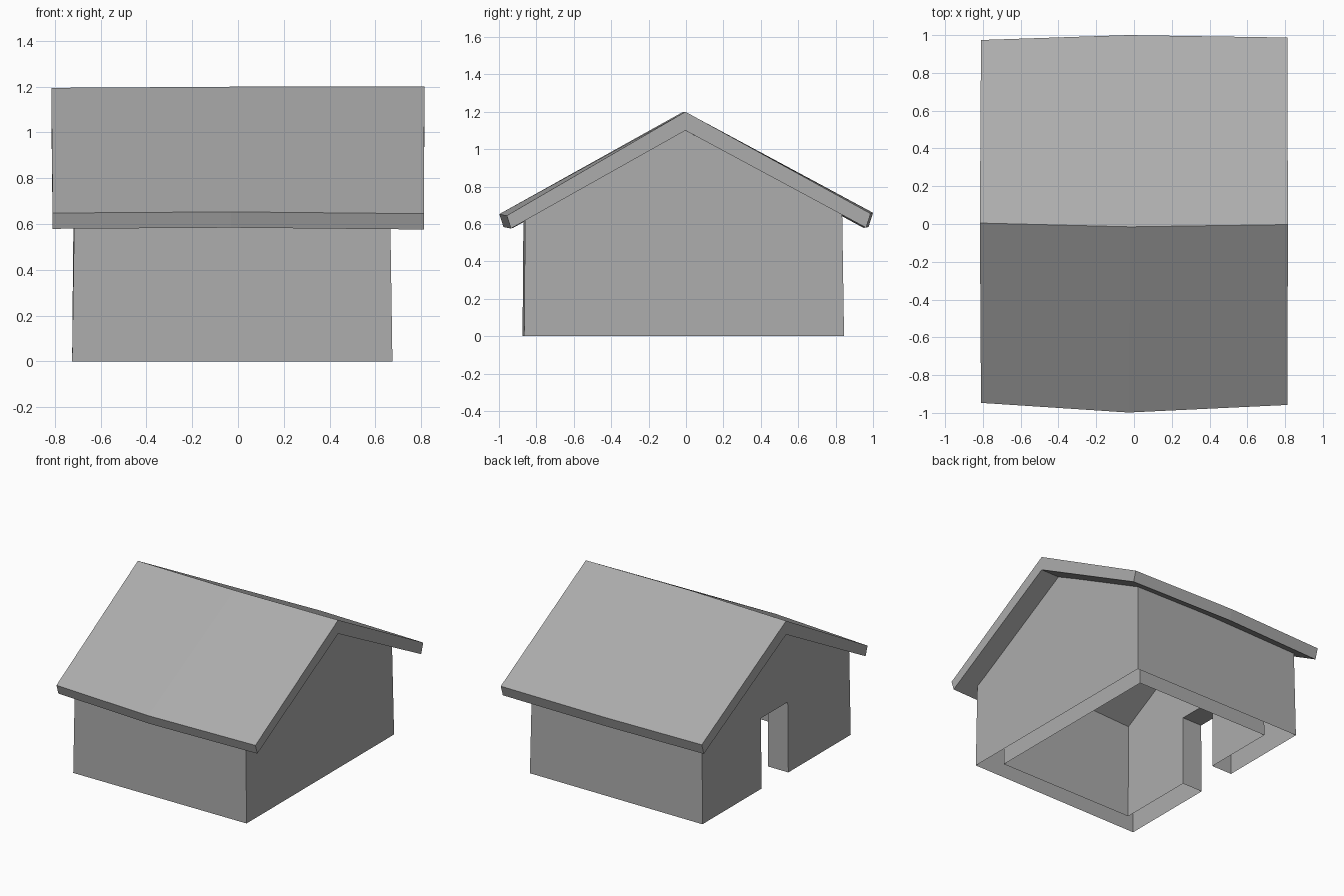
import bpy
import bmesh

cube = bpy.data.objects.get("Cube")
if cube:
    bpy.data.objects.remove(cube, do_unlink=True)

COLOUR = (0.415, 0.415, 0.415, 1)
grey = bpy.data.materials.new("medium grey")
grey.use_nodes = True
grey.diffuse_color = COLOUR
for node in grey.node_tree.nodes:
    if node.type == "BSDF_PRINCIPLED":
        node.inputs["Base Color"].default_value = COLOUR


def loft(name, stations):
    """Join matching closed outlines into a capped solid."""
    bm = bmesh.new()
    rings = [[bm.verts.new(p) for p in outline] for outline in stations]
    count = len(rings[0])
    for a, b in zip(rings, rings[1:]):
        for i in range(count):
            j = (i + 1) % count
            bm.faces.new((a[i], a[j], b[j], b[i]))
    bm.faces.new(rings[0])
    bm.faces.new(rings[-1])
    bmesh.ops.recalc_face_normals(bm, faces=bm.faces)
    mesh = bpy.data.meshes.new(name)
    bm.to_mesh(mesh)
    bm.free()
    mesh.materials.append(grey)
    obj = bpy.data.objects.new(name, mesh)
    bpy.context.collection.objects.link(obj)
    return obj


def gable(x, lean, front, back, floor, eave, peak):
    """House-shaped outline whose upper part leans inward."""
    return [(x, front, floor), (x, back, floor),
            (x + lean, back - 0.01, eave), (x + lean, -0.01, peak),
            (x + lean, front + 0.005, eave)]


def cut(target, cutter):
    mod = target.modifiers.new("opening", "BOOLEAN")
    mod.operation = "DIFFERENCE"
    mod.solver = "EXACT"
    mod.object = cutter
    bpy.context.view_layer.update()
    graph = bpy.context.evaluated_depsgraph_get()
    mesh = bpy.data.meshes.new_from_object(target.evaluated_get(graph))
    target.modifiers.clear()
    target.data = mesh
    bpy.data.objects.remove(cutter, do_unlink=True)


# Walls, tucked slightly into the roof
walls = loft("walls", [gable(-0.725, 0.01, -0.874, 0.845, 0, 0.66, 1.13),
                       gable(0.675, -0.01, -0.865, 0.845, 0, 0.66, 1.13)])

# Hollow room, open below and up to the roof
cut(walls, loft("room_cutter", [gable(x, 0, -0.73, 0.71, -0.2, 0.9, 1.4)
                                for x in (-0.56, 0.54)]))

# Doorway in one gable wall
cut(walls, loft("door_cutter", [[(x, -0.15, -0.1), (x, 0.16, -0.1),
                                 (x, 0.16, 0.515), (x, -0.15, 0.515)]
                                for x in (-0.9, -0.4)]))

# Leave the underside of the double walls open
bm = bmesh.new()
bm.from_mesh(walls.data)
rim = [f for f in bm.faces if f.normal.z < -0.9 and f.calc_center_median().z < 0.01]
bmesh.ops.delete(bm, geom=rim, context="FACES")
bm.to_mesh(walls.data)
bm.free()


# Bent roof slab: front eave, ridge and back eave at each station
def roof_outline(x, inset, front, ridge, back):
    e = x - inset
    return [(e, front[0], front[1]), (x, ridge[0], ridge[1]),
            (e, back[0], back[1]),
            (e, back[0] - 0.024, back[1] - 0.076),
            (x, ridge[0], ridge[1] - 0.1),
            (e, front[0] + 0.022, front[1] - 0.069)]


loft("roof", [
    roof_outline(-0.816, -0.006, (-0.947, 0.648), (0.005, 1.195), (0.974, 0.655)),
    roof_outline(-0.02, 0.01, (-0.998, 0.653), (-0.015, 1.2), (1.0, 0.66)),
    roof_outline(0.815, 0.003, (-0.958, 0.645), (-0.003, 1.2), (0.987, 0.656))])
